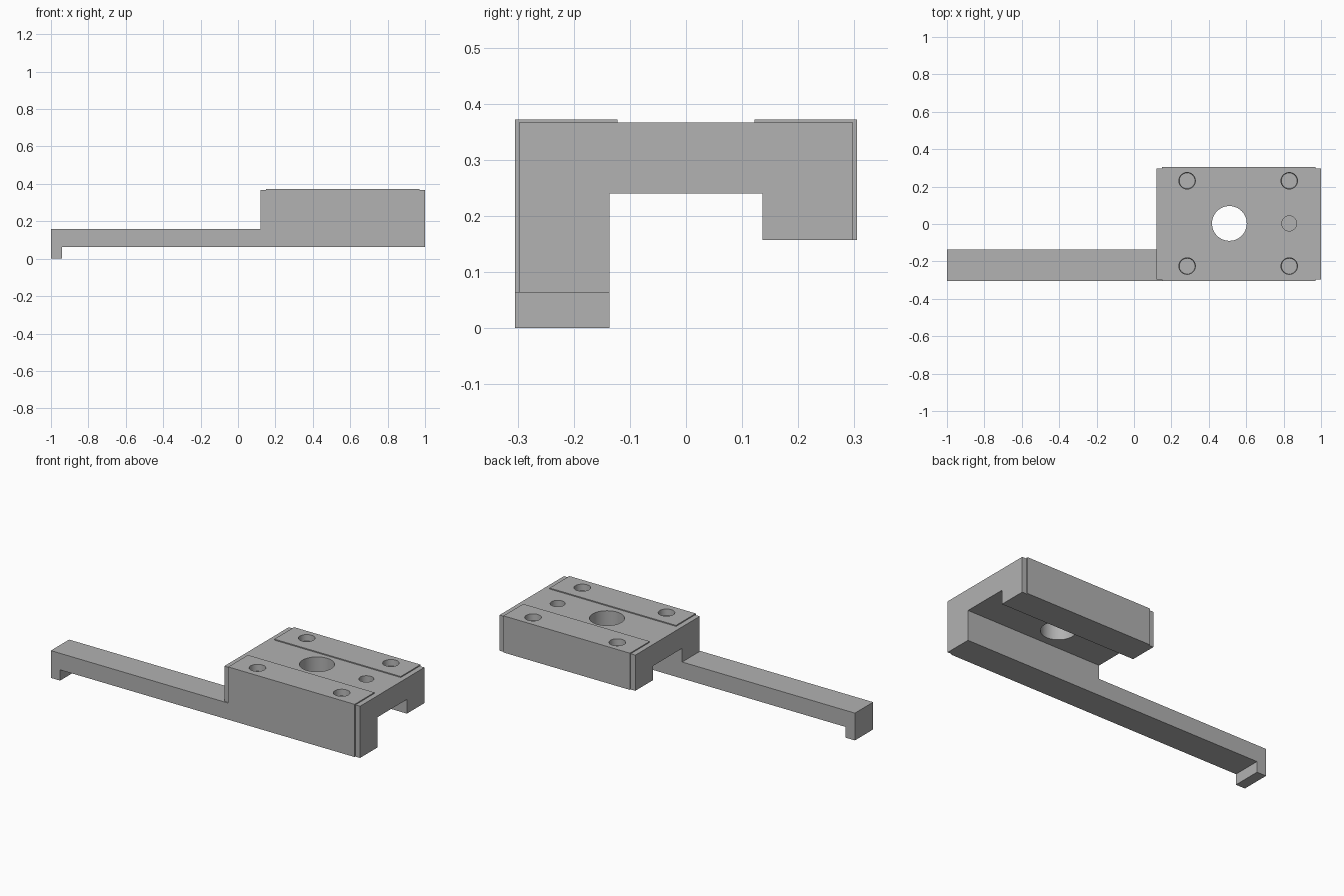
import bpy, bmesh
from mathutils import Vector, Matrix

cube = bpy.data.objects.get("Cube")
if cube:
    bpy.data.objects.remove(cube, do_unlink=True)

grey = bpy.data.materials.new("plain grey")
grey.use_nodes = True
COLOUR = (0.445, 0.445, 0.445, 1)
grey.diffuse_color = COLOUR
grey.node_tree.nodes["Principled BSDF"].inputs["Base Color"].default_value = COLOUR


def make_object(name, bm):
    bmesh.ops.recalc_face_normals(bm, faces=bm.faces)
    mesh = bpy.data.meshes.new(name)
    bm.to_mesh(mesh)
    bm.free()
    mesh.materials.append(grey)
    obj = bpy.data.objects.new(name, mesh)
    bpy.context.collection.objects.link(obj)
    return obj


def prism(name, profile, direction):
    """Extrude a closed outline along a direction."""
    bm = bmesh.new()
    face = bm.faces.new([bm.verts.new(p) for p in profile])
    new = bmesh.ops.extrude_face_region(bm, geom=[face])["geom"]
    verts = [v for v in new if isinstance(v, bmesh.types.BMVert)]
    bmesh.ops.translate(bm, verts=verts, vec=Vector(direction))
    return make_object(name, bm)


def drill(name, x, y, r_top, r_bottom, z_floor):
    """Cutter reaching from the floor height to just above the top."""
    top = 0.40
    bm = bmesh.new()
    bmesh.ops.create_cone(bm, cap_ends=True, segments=48, radius1=r_bottom,
                          radius2=r_top, depth=top - z_floor,
                          matrix=Matrix.Translation((x, y, (top + z_floor) / 2)))
    return make_object(name, bm)


def combine(target, tool, operation):
    mod = target.modifiers.new(tool.name, "BOOLEAN")
    mod.operation = operation
    mod.solver = "EXACT"
    mod.object = tool
    tool.hide_render = True
    tool.hide_set(True)


HALF, CAP_HALF = 0.305, 0.298       # half widths of body and end caps
FLAT, PAD = 0.366, 0.372            # top of the middle and of the pads
CHANNEL, LONG, SHORT = 0.24, 0.063, 0.157
IN = 0.136                          # half width of the channel


def saddle(x, half, top):
    """Channel-shaped section with one long and one short leg."""
    return [(x, -half, LONG), (x, -IN, LONG), (x, -IN, CHANNEL), (x, IN, CHANNEL),
            (x, IN, SHORT), (x, half, SHORT), (x, half, top)]


# Carriage body with a raised pad along each side
pads = [(0.15, 0.122, PAD), (0.15, 0.122, FLAT),
        (0.15, -0.122, FLAT), (0.15, -0.122, PAD), (0.15, -HALF, PAD)]
body = prism("carriage_body", saddle(0.15, HALF, PAD) + pads, (0.82, 0, 0))

# Narrower end caps
for name, x in (("inner_end_cap", 0.12), ("outer_end_cap", 0.97)):
    cap = prism(name, saddle(x, CAP_HALF, FLAT) + [(x, -CAP_HALF, FLAT)], (0.03, 0, 0))
    combine(body, cap, "UNION")

# Long arm with a downward hook at its tip
arm = prism("hooked_arm", [(-1, -HALF, 0), (-0.94, -HALF, 0), (-0.94, -HALF, LONG),
                           (0.15, -HALF, LONG), (0.15, -HALF, 0.16), (-1, -HALF, 0.16)],
            (0, HALF - IN, 0))
combine(body, arm, "UNION")

# Through bore, locating hole and four mounting holes
drills = [drill("bore_cutter", 0.51, 0.003, 0.093, 0.093, 0.1),
          drill("locating_cutter", 0.83, 0.003, 0.04, 0.04, 0.30)]
for x in (0.284, 0.83):
    for side in (-1, 1):
        drills.append(drill("mount_cutter", x, 0.003 + side * 0.228, 0.046, 0.042, 0.335))
for cutter in drills:
    combine(body, cutter, "DIFFERENCE")

# Apply the modifiers and drop the tools
tools = [m.object for m in body.modifiers]
bpy.context.view_layer.update()
graph = bpy.context.evaluated_depsgraph_get()
result = bpy.data.meshes.new_from_object(body.evaluated_get(graph))
body.modifiers.clear()
body.data = result
for tool in tools:
    bpy.data.objects.remove(tool, do_unlink=True)
result.materials.clear()
result.materials.append(grey)
for poly in result.polygons:
    poly.material_index = 0

bpy.ops.object.select_all(action="DESELECT")
body.select_set(True)
bpy.context.view_layer.objects.active = body
bpy.ops.object.shade_smooth_by_angle()
